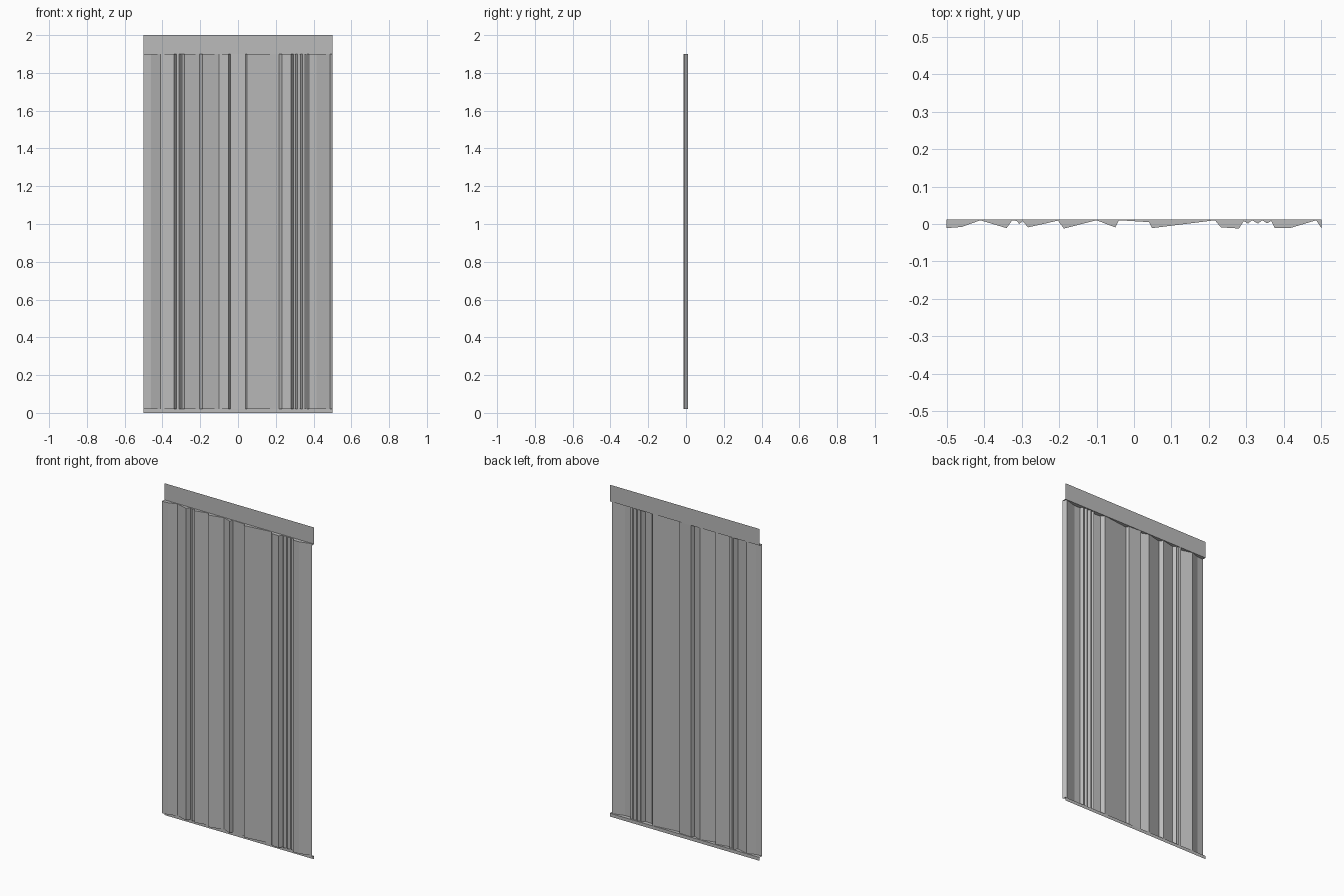
import bpy, bmesh

cube = bpy.data.objects.get("Cube")
if cube:
    bpy.data.objects.remove(cube)

metal = bpy.data.materials.new("grey metal")
metal.use_nodes = True
grey = (0.5, 0.5, 0.5, 1)
metal.diffuse_color = grey
metal.node_tree.nodes["Principled BSDF"].inputs["Base Color"].default_value = grey

BACK, LOW, HIGH, TOP = 0.012, 0.02, 1.9, 2.0

# Irregular rib cross-section: (x, y) from one side to the other
profile = [
    (-.5, -.011), (-.46, -.008), (-.41, .01), (-.34, -.011), (-.325, .01),
    (-.312, .008), (-.306, 0), (-.297, .008), (-.283, -.009), (-.203, .009),
    (-.187, -.012), (-.1, .01), (-.05, -.009), (-.04, .01), (.04, .005),
    (.048, -.011), (.216, .01), (.232, -.009), (.28, -.012), (.293, .008),
    (.304, .001), (.315, .01), (.331, .001), (.342, .01), (.355, .002),
    (.366, .008), (.376, -.011), (.416, -.011), (.486, .01), (.5, -.011),
]


def strip(name, lower, upper):
    """Sheet of quads between two matching rows of points."""
    bm = bmesh.new()
    rows = [[bm.verts.new(p) for p in row] for row in (lower, upper)]
    for i in range(len(lower) - 1):
        bm.faces.new((rows[0][i], rows[0][i + 1], rows[1][i + 1], rows[1][i]))
    mesh = bpy.data.meshes.new(name)
    bm.to_mesh(mesh)
    bm.free()
    mesh.materials.append(metal)
    obj = bpy.data.objects.new(name, mesh)
    bpy.context.collection.objects.link(obj)


def ribs(z):
    return [(x, y, z) for x, y in profile]


def back_line(z):
    return [(x, BACK, z) for x, y in profile]


def back_edge(z):
    return [(-.5, BACK, z), (.5, BACK, z)]


# Ribbed sheet, open at the back
strip("ribbed_sheet", ribs(LOW), ribs(HIGH))

# Ledges closing the rib ends
strip("top_ledge", ribs(HIGH), back_line(HIGH))
strip("bottom_ledge", back_line(LOW), ribs(LOW))

# Flat mounting flanges
strip("top_flange", back_edge(HIGH), back_edge(TOP))
strip("bottom_flange", back_edge(0), back_edge(LOW))
